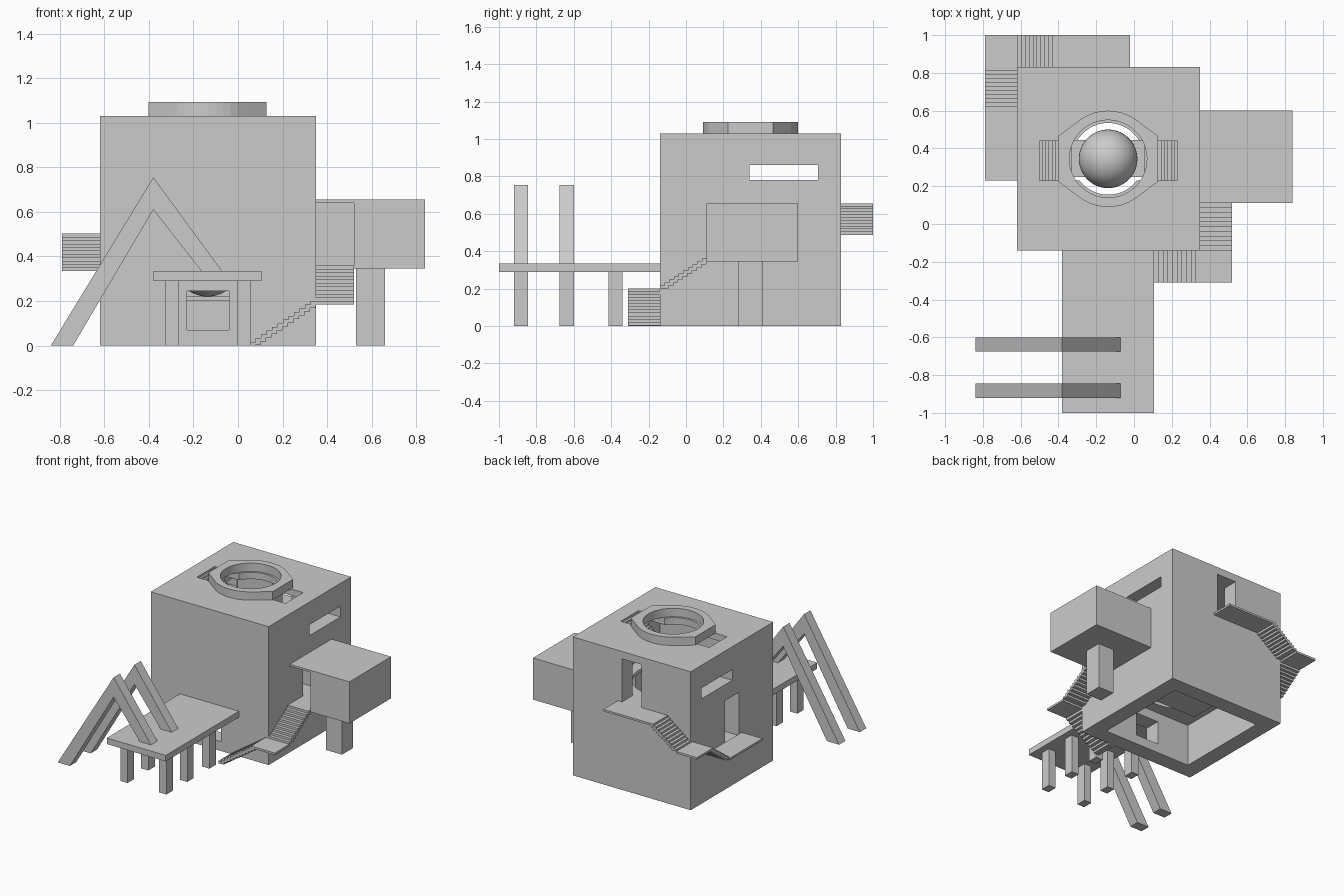
import bpy, bmesh
from math import cos, sin, radians

if "Cube" in bpy.data.objects:
    bpy.data.objects.remove(bpy.data.objects["Cube"])


def add(name, bm):
    bmesh.ops.recalc_face_normals(bm, faces=bm.faces)
    me = bpy.data.meshes.new(name)
    bm.to_mesh(me)
    bm.free()
    ob = bpy.data.objects.new(name, me)
    bpy.context.collection.objects.link(ob)
    return ob


def box(name, x, y, z):
    bm = bmesh.new()
    bmesh.ops.create_cube(bm, size=1)
    for v in bm.verts:
        v.co = [(a + b) / 2 + c * (b - a) for (a, b), c in zip((x, y, z), v.co)]
    return add(name, bm)


def prism(name, pts, vec):
    bm = bmesh.new()
    f = bm.faces.new([bm.verts.new(p) for p in pts])
    ext = bmesh.ops.extrude_face_region(bm, geom=[f])["geom"]
    bmesh.ops.translate(bm, vec=vec, verts=[v for v in ext if isinstance(v, bmesh.types.BMVert)])
    return add(name, bm)


def disc(name, r, z0, z1):
    pts = [(CX + r * cos(radians(a)), CY + r * sin(radians(a)), z0) for a in range(0, 360, 6)]
    return prism(name, pts, (0, 0, z1 - z0))


def cut(ob, *cutters):
    for c in cutters:
        c.hide_render = True
        m = ob.modifiers.new("cut", 'BOOLEAN')
        m.operation, m.solver, m.object = 'DIFFERENCE', 'EXACT', c
        bpy.context.view_layer.objects.active = ob
        bpy.ops.object.modifier_apply(modifier=m.name)
        bpy.data.objects.remove(c)


def stairs(name, axis, start, end, side, z0, z1, n=10, t=0.015):
    """Thin zigzag flight climbing from start to end along axis."""
    run, rise = (end - start) / n, (z1 - z0) / n
    top, low = [(start, z0)], []
    for i in range(n):
        z = z0 + rise * (i + 1)
        top += [(start + run * i, z), (start + run * (i + 1), z)]
        low += [(start + run * i + run * 0.9, z - t), (start + run * (i + 1) + run * 0.9, z - t)]
    prof = top + [(end, z1 - t)] + [(a, b) for a, b in reversed(low[:-2])] + [(start + run * 0.9, z0)]
    w = side[1] - side[0]
    if axis == 'x':
        prism(name, [(a, side[0], b) for a, b in prof], (0, w, 0))
    else:
        prism(name, [(side[0], a, b) for a, b in prof], (w, 0, 0))


CX, CY = -0.137, 0.345

# Hollow tower with doors, slots, window and roof opening
tower = box("tower", (-.62, .35), (-.14, .83), (0, 1.03))
cut(tower,
    box("c", (-.5, .23), (-.02, .71), (-.1, .98)),
    box("c", (-.8, -.45), (.265, .425), (.34, .66)),
    box("c", (.2, .5), (.265, .425), (.36, .64)),
    box("c", (-.215, -.055), (.65, .9), (.655, .975)),
    box("c", (-.8, .5), (.34, .705), (.78, .86)),
    box("c", (-.23, -.04), (-.2, .03), (.07, .245)),
    disc("c", .19, .9, 1.1),
    box("c", (-.499, .229), (.23, .44), (.9, 1.1)))

# Inner floors with round wells
for nm, z in (("lower_floor", .34), ("gallery_floor", .655)):
    fl = box(nm, (-.5, .23), (-.02, .71), (z - .025, z))
    cut(fl, disc("c", .28, z - .1, z + .1))

# Ball on its plate
box("ball_plate", (-.33, .055), (.25, .445), (.2, .22))
bpy.ops.mesh.primitive_uv_sphere_add(segments=48, ring_count=24, radius=.155, location=(CX, CY, .375))
bpy.context.object.name = "ball"
bpy.ops.object.shade_smooth()

# Roof ring with flat ends
out = []
for s in (0, 180):
    out += [(.255 * cos(radians(a + s)), .255 * sin(radians(a + s))) for a in range(50, 131, 8)]
    k = -1 if s == 0 else 1
    out += [(k * .265, -k * .12), (k * .265, k * .12)]
ring = prism("roof_ring", [(CX + a, CY + b, 1.03) for a, b in out], (0, 0, .062))
cut(ring, disc("c", .205, .9, 1.2))

# Sunken roof stairs
stairs("roof_stairs_right", 'x', .055, .23, (.23, .44), .87, 1.015)
stairs("roof_stairs_left", 'x', -.33, -.5, (.23, .44), .87, 1.015)

# Right entry stairs
stairs("entry_stairs_lower", 'x', .055, .35, (-.31, -.14), 0, .2, 12)
box("entry_landing", (.35, .52), (-.31, -.14), (.185, .2))
stairs("entry_stairs_upper", 'y', -.14, .11, (.35, .52), .2, .36)

# Side room on its post
room = box("side_room", (.35, .84), (.11, .6), (.345, .655))
cut(room, box("c", (.3, .825), (.125, .585), (.36, .64)),
    box("c", (.3, .52), (0, .2), (.36, .64)))
box("side_room_post", (.53, .66), (.28, .41), (0, .345))

# Left and back stairs with landings
box("left_landing", (-.79, -.62), (.23, .62), (.335, .35))
stairs("left_stairs", 'y', .62, .83, (-.79, -.62), .35, .502)
box("corner_landing", (-.79, -.62), (.83, 1), (.487, .502))
stairs("back_stairs", 'x', -.62, -.41, (.83, 1), .502, .655)
box("back_landing", (-.41, -.02), (.83, 1), (.64, .655))

# Deck, legs and slanted beam frames
box("deck", (-.38, .105), (-1, -.14), (.29, .335))
for i, y in enumerate((-.92, -.675, -.415)):
    for j, x in enumerate((-.325, -.005)):
        box(f"deck_leg_{i}{j}", (x, x + .06), (y, y + .075), (0, .29))
for y in (-.92, -.675):
    prof = [(-.84, 0), (-.38, .755), (-.072, .335), (-.165, .335), (-.38, .61), (-.74, 0)]
    prism("beam_frame", [(a, y, b) for a, b in prof], (0, .075, 0))
